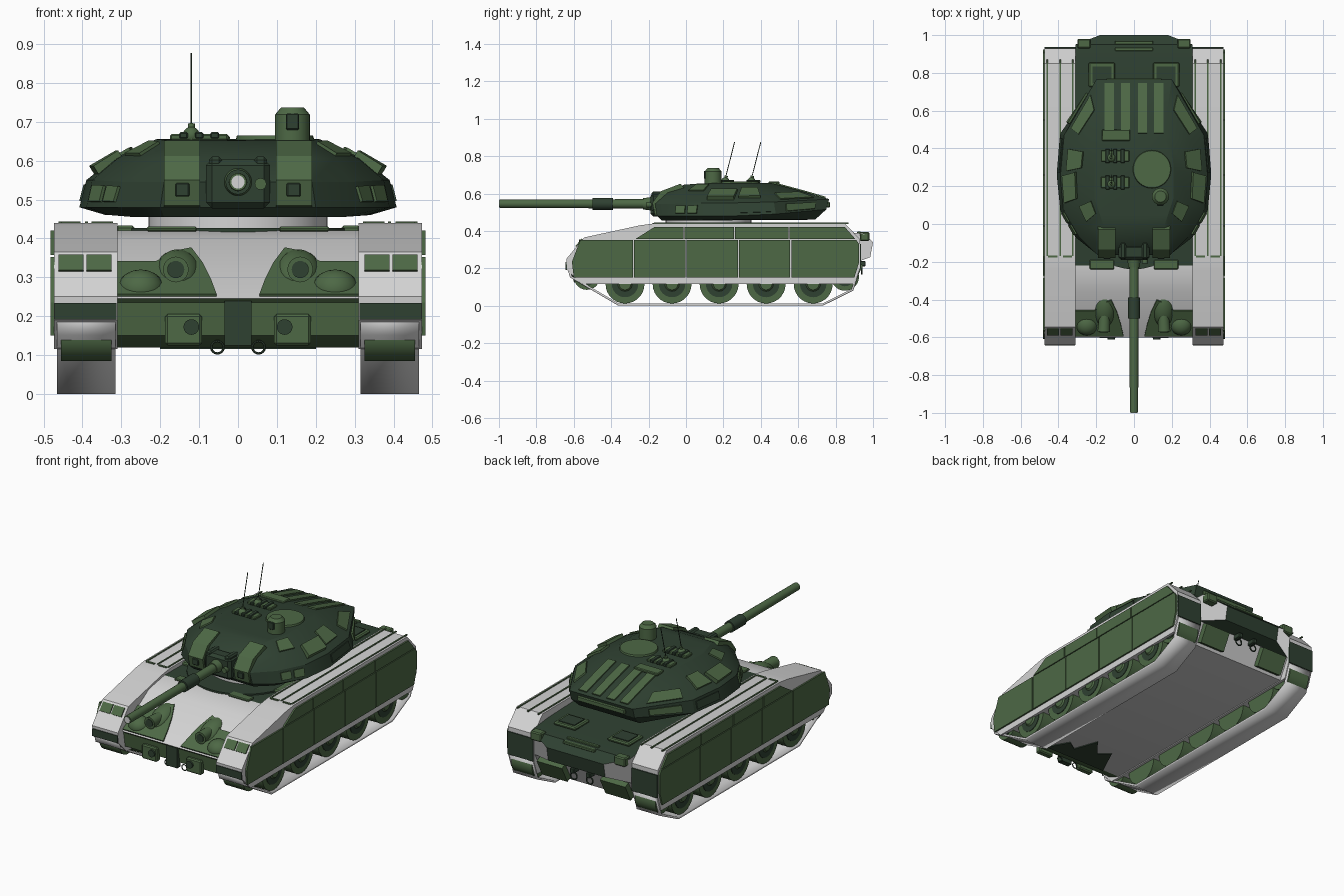
import bpy, bmesh, math
from mathutils import Vector, Matrix

if "Cube" in bpy.data.objects:
    bpy.data.objects.remove(bpy.data.objects["Cube"])


def material(name, rgb):
    m = bpy.data.materials.new(name)
    m.diffuse_color = (*rgb, 1)
    m.use_nodes = True
    m.node_tree.nodes["Principled BSDF"].inputs["Base Color"].default_value = m.diffuse_color
    return m


GREY = material("light grey", (0.66, 0.66, 0.66))
MID = material("mid green", (0.075, 0.14, 0.06))
DARK = material("dark green", (0.028, 0.052, 0.031))


def finish(name, bm, *mats):
    bmesh.ops.recalc_face_normals(bm, faces=bm.faces)
    me = bpy.data.meshes.new(name)
    bm.to_mesh(me)
    bm.free()
    for m in mats:
        me.materials.append(m)
    ob = bpy.data.objects.new(name, me)
    bpy.context.collection.objects.link(ob)
    return ob


def prism(name, pts, vec, *mats, rule=None):
    """Extrude a polygon along a vector."""
    bm = bmesh.new()
    a = [bm.verts.new(p) for p in pts]
    b = [bm.verts.new(Vector(p) + Vector(vec)) for p in pts]
    bm.faces.new(a)
    bm.faces.new(b)
    n = len(a)
    for i in range(n):
        bm.faces.new((a[i], a[(i + 1) % n], b[(i + 1) % n], b[i]))
    bmesh.ops.recalc_face_normals(bm, faces=bm.faces)
    if rule:
        for f in bm.faces:
            f.material_index = rule(f.calc_center_median(), f.normal)
    return finish(name, bm, *mats)


def box(name, c, size, mat, bevel=0.0, rot=0.0):
    bm = bmesh.new()
    bmesh.ops.create_cube(bm, size=1)
    for v in bm.verts:
        v.co = Vector(v.co[i] * size[i] for i in range(3))
    if bevel:
        bmesh.ops.bevel(bm, geom=bm.edges[:], offset=bevel, segments=1, affect='EDGES')
    bm.transform(Matrix.Translation(c) @ Matrix.Rotation(rot, 4, 'X'))
    return finish(name, bm, mat)


def rod(name, a, b, r, mat, r2=None, seg=24):
    a, b = Vector(a), Vector(b)
    bm = bmesh.new()
    bmesh.ops.create_cone(bm, cap_ends=True, segments=seg, radius1=r,
                          radius2=r if r2 is None else r2, depth=(b - a).length)
    q = (b - a).to_track_quat('Z', 'Y').to_matrix().to_4x4()
    bm.transform(Matrix.Translation((a + b) / 2) @ q)
    return finish(name, bm, mat)


def ball(name, c, size, mat, rot=0.0):
    bm = bmesh.new()
    bmesh.ops.create_uvsphere(bm, u_segments=20, v_segments=10, radius=1)
    bm.transform(Matrix.Translation(c) @ Matrix.Rotation(rot, 4, 'X') @ Matrix.Diagonal((*size, 1)))
    return finish(name, bm, mat)


def ring_hook(name, c, r, t):
    bpy.ops.mesh.primitive_torus_add(location=c, rotation=(math.pi / 2, 0, 0), major_radius=r,
                                     minor_radius=t, major_segments=16, minor_segments=6)
    bpy.context.object.name = name
    bpy.context.object.data.materials.append(DARK)


# Hull: side profile, coloured by facing direction
hull_side = [(-.60, .245), (-.36, .395), (-.22, .42), (.30, .415), (.80, .40), (.95, .385), (1.0, .34),
             (.985, .26), (.92, .235), (.86, .12), (-.50, .12), (-.575, .15), (-.59, .235)]


def hull_rule(c, n):
    if c.y < -.5 and n.y < -.3 and c.z < .245:
        return 1
    if (c.y > -.2 and n.z > .3) or c.y > .94:
        return 2
    return 0


hull = prism("hull", [(-.31, y, z) for y, z in hull_side], (.62, 0, 0), GREY, MID, DARK, rule=hull_rule)
for v in hull.data.vertices:
    if v.co.y > .97:
        v.co.x *= .58
box("nose_recess", (0, -.583, .182), (.07, .03, .115), DARK)
prism("belly_patch", [(x, y, .12) for x, y in
      [(-.2, -.5), (.2, -.5), (.13, -.38), (.07, -.42), (.02, -.28), (-.06, -.38), (-.12, -.33)]], (0, 0, -.005), DARK)
rod("deck_ring", (0, .06, .40), (0, .06, .427), .30, DARK, seg=40)
rod("turret_collar", (0, .12, .42), (0, .12, .46), .23, GREY, seg=40)
for z in (0, 1):
    box("rear_louvre", (0, .925 + z * .035, .388 - z * .008), (.2, .02, .016), MID, .003)

# Track units, wheels and hull fittings on both sides
fender_side = [(-.635, .19), (-.64, .25), (-.545, .365), (-.245, .43), (-.17, .44), (.85, .44),
               (.93, .355), (.93, .2), (.90, .115), (-.56, .115)]
track_path = [(-.632, .21), (-.615, .155), (-.36, .006), (.73, .006), (.89, .085), (.925, .2)]
low_skirt = [(-.60, .15), (-.61, .235), (-.565, .352), (.91, .352), (.925, .33), (.925, .23), (.90, .15)]
up_skirt = [(-.27, .357), (-.17, .42), (.85, .42), (.905, .357)]


def cut(poly, y0, y1):
    """Clip a convex (y, z) outline to a span of y."""
    for sign, lim in ((1, y0), (-1, -y1)):
        out = []
        for (ya, za), (yb, zb) in zip(poly, poly[1:] + poly[:1]):
            if sign * ya >= lim:
                out.append((ya, za))
            if (sign * ya - lim) * (sign * yb - lim) < 0:
                t = (sign * lim - ya) / (yb - ya)
                out.append((sign * lim, za + t * (zb - za)))
        poly = out
    return poly


for s in (-1, 1):
    prism("track_fender", [(s * .31, y, z) for y, z in fender_side], (s * .163, 0, 0), GREY)
    bm = bmesh.new()
    rows = [[bm.verts.new((s * x, y, z)) for x in (.315, .465)] for y, z in track_path]
    for p, q in zip(rows, rows[1:]):
        bm.faces.new((p[0], p[1], q[1], q[0]))
    track = finish("track", bm, GREY)
    mod = track.modifiers.new("thickness", 'SOLIDIFY')
    mod.thickness, mod.offset = .012, 0
    # skirt panels with narrow gaps
    for poly, cuts in ((low_skirt, (-.7, -.28, 0, .28, .56, 1)), (up_skirt, (-.4, -.01, .26, .55, 1))):
        for a, b in zip(cuts, cuts[1:]):
            prism("skirt_panel", [(s * .472, y, z) for y, z in cut(poly, a + .003, b - .003)], (s * .01, 0, 0), MID)
    # road wheels and end wheels
    for y, z, r in [(-.326 + i * .2515, .116, .104) for i in range(5)] + [(-.53, .155, .07), (.85, .155, .075)]:
        rod("wheel", (s * .325, y, z), (s * .455, y, z), r, MID, seg=28)
        rod("wheel_recess", (s * .45, y, z), (s * .458, y, z), r * .68, DARK)
        rod("wheel_hub", (s * .45, y, z), (s * .466, y, z), r * .45, MID, r * .3)
    # fender plates
    for x in (.325, .397):
        prism("front_marker", [(s * a, y, z) for a, y, z in [(x, -.586, .315), (x + .064, -.586, .315),
              (x + .064, -.553, .355), (x, -.553, .355)]], (0, -.005, .004), MID)
    box("front_flap", (s * .392, -.638, .213), (.16, .01, .042), DARK)
    box("rear_flap", (s * .392, .931, .265), (.162, .01, .13), DARK)
    for x in (.325, .39, .458):
        box("fender_strip", (s * x, .35, .441), (.008, 1.04, .006), MID)
    for x in (.352, .43):
        box("fender_mark", (s * x, -.172, .441), (.05, .012, .005), MID)
    # painted glacis patch, lamp pods and nose blocks
    patch = [(.055, .25), (.31, .25), (.31, .335), (.21, .335), (.16, .362), (.12, .37), (.09, .33), (.07, .29)]
    prism("glacis_patch", [(s * x, -.6 + (z - .245) * 1.6, z) for x, z in patch], (0, -.004, .007), MID)
    ball("lamp_pod", (s * .155, -.45, .315), (.058, .10, .048), MID, .35)
    rod("lamp", (s * .155, -.45, .325), (s * .16, -.57, .32), .026, MID, .033)
    rod("lamp_glass", (s * .16, -.565, .32), (s * .16, -.574, .32), .022, DARK)
    ball("nose_shoulder", (s * .25, -.53, .27), (.06, .06, .05), MID)
    box("nose_block", (s * .14, -.585, .165), (.095, .035, .08), MID, .006)
    rod("tow_boss", (s * .12, -.6, .172), (s * .12, -.612, .172), .02, DARK)
    ring_hook("front_hook", (s * .053, -.56, .12), .016, .003)
    ring_hook("rear_hook", (s * .05, .94, .19), .02, .004)
    box("hook_bracket", (s * .05, .935, .225), (.025, .05, .03), DARK, .004)
    prism("rear_panel", [(s * x, y, z) for x, y, z in [(.12, .868, .135), (.28, .868, .135),
          (.28, .918, .23), (.12, .918, .23)]], (0, .03, -.014), MID)
    box("tail_box", (s * .265, .955, .37), (.07, .05, .05), MID, .006)
    box("deck_hatch", (s * .17, .79, .407), (.14, .13, .018), MID, .006)
    box("deck_hatch_lid", (s * .17, .79, .417), (.10, .09, .008), DARK)
    box("driver_rim", (s * .17, -.215, .424), (.13, .05, .012), MID, .004)
    box("side_stowage", (s * .29, .02, .42), (.05, .16, .025), MID, .006)

# Turret: stacked outline rings, right half from front to rear
base = [(.19, -.13, .455), (.27, -.06, .455), (.33, .07, .46), (.34, .25, .46), (.32, .47, .46), (.19, .69, .46)]
low = [(.20, -.155, .48), (.31, -.07, .48), (.39, .07, .48), (.408, .25, .48), (.39, .48, .49), (.20, .75, .515)]
up = [(.19, -.165, .545), (.29, -.065, .545), (.375, .08, .55), (.39, .25, .55), (.37, .47, .555), (.20, .765, .57)]
neck = [(.18, -.11, .605), (.25, -.02, .605), (.31, .1, .605), (.32, .25, .605), (.30, .44, .605), (.18, .62, .612)]
roof = [(.16, -.01, .647), (.18, .05, .652), (.21, .14, .655), (.21, .3, .655), (.20, .4, .655), (.16, .46, .655)]
bm = bmesh.new()
loops = [[bm.verts.new(p) for p in h] + [bm.verts.new((-x, y, z)) for x, y, z in reversed(h)]
         for h in (base, low, up, neck, roof)]
for a, b in zip(loops, loops[1:]):
    for i in range(12):
        j = (i + 1) % 12
        bm.faces.new((a[i], a[j], b[j], b[i]))
bm.faces.new(loops[0])
bm.faces.new(loops[-1])
finish("turret", bm, DARK)


def panel(name, lo, hi, i, u0, u1, v0, v1, h, mat):
    """Raised plate on one facet of the turret, on both sides."""
    def at(u, v):
        a = Vector(lo[i]).lerp(Vector(lo[i + 1]), u)
        return a.lerp(Vector(hi[i]).lerp(Vector(hi[i + 1]), u), v)
    pts = [at(u0, v0), at(u1, v0), at(u1, v1), at(u0, v1)]
    n = (pts[1] - pts[0]).cross(pts[3] - pts[0]).normalized() * h
    for s in (-1, 1):
        prism(name, [(s * p.x, p.y, p.z) for p in pts], (s * n.x, n.y, n.z), mat)


panel("sight_plate", low, up, 1, .1, .45, .2, .8, .008, MID)
panel("sight_plate", low, up, 1, .55, .9, .2, .8, .008, MID)
panel("side_box", up, roof, 2, .15, 1, .12, .5, .028, MID)
panel("side_box_lid", up, roof, 3, .1, .7, .2, .65, .018, MID)
panel("side_plate", low, up, 3, .1, .9, .2, .8, .006, DARK)
panel("rear_side_plate", low, up, 4, .2, .75, .15, .75, .012, MID)
panel("rear_slope_plate", up, neck, 4, .15, .8, .2, .85, .008, MID)
panel("front_slope_plate", neck, roof, 1, .2, .9, .15, .8, .008, MID)
# rear roof stripes, bent over two slopes
for x in (-.13, -.045, .045, .13):
    for (y0, z0), (y1, z1) in (((.48, .6495), (.62, .612)), ((.62, .612), (.745, .576))):
        prism("roof_stripe", [(x + a, y, z) for a, y, z in [(-.025, y0, z0), (.025, y0, z0),
              (.025, y1, z1), (-.025, y1, z1)]], (0, .002, .007), MID)
box("rear_bin", (0, .755, .54), (.3, .03, .03), MID, .005)

# Cheek armour beside the gun
cheek = [(-.12, .465), (-.165, .485), (-.18, .55), (-.135, .612), (-.03, .652), (-.01, .63), (-.08, .5)]
for s in (-1, 1):
    prism("gun_cheek", [(s * .098, y, z) for y, z in cheek], (s * .092, 0, 0), MID)
    box("cheek_slot", (s * .143, -.178, .525), (.036, .012, .035), DARK, .003)
    box("mantlet_lug", (s * .058, -.14, .585), (.034, .09, .05), DARK, .008)

# Main gun
box("mantlet", (0, -.15, .54), (.165, .08, .125), DARK, .015)
rod("gun_root", (0, -.14, .545), (0, -.23, .545), .042, MID, .03)
rod("gun_barrel", (0, -.2, .545), (0, -.998, .545), .025, MID, .022)
rod("gun_sleeve", (0, -.39, .545), (0, -.50, .545), .032, DARK)
rod("muzzle_face", (0, -.99, .545), (0, -1.0, .545), .017, GREY)
rod("coaxial_gun", (.058, -.17, .54), (.058, -.21, .54), .015, MID)

# Roof fittings
rod("round_hatch", (.095, .29, .65), (.095, .29, .664), .102, MID, .098, 36)
rod("periscope", (.14, .145, .65), (.14, .145, .718), .045, MID)
rod("periscope_cap", (.14, .145, .718), (.14, .145, .736), .045, MID, .03)
box("periscope_window", (.14, .102, .70), (.034, .012, .042), DARK, .003)
for y in (.36, .22):
    box("roof_hatch", (-.1, y, .66), (.15, .06, .016), MID, .004)
    for x in (-.14, -.10, -.06):
        box("vision_block", (x, y, .665), (.022, .075, .016), DARK, .003)
box("roof_vent", (-.095, .47, .655), (.15, .06, .016), MID, .004)
for y in (.21, .35):
    ball("antenna_base", (-.12, y, .665), (.022, .022, .022), MID)
    rod("antenna_socket", (-.12, y, .66), (-.12, y + .005, .695), .009, MID)
    rod("antenna", (-.12, y, .68), (-.12, y + .05, .876), .0022, DARK, seg=6)

# Smooth the round parts, keep the edges sharp
bpy.ops.object.select_all(action='SELECT')
bpy.context.view_layer.objects.active = hull
bpy.ops.object.shade_smooth_by_angle(angle=math.radians(25))
